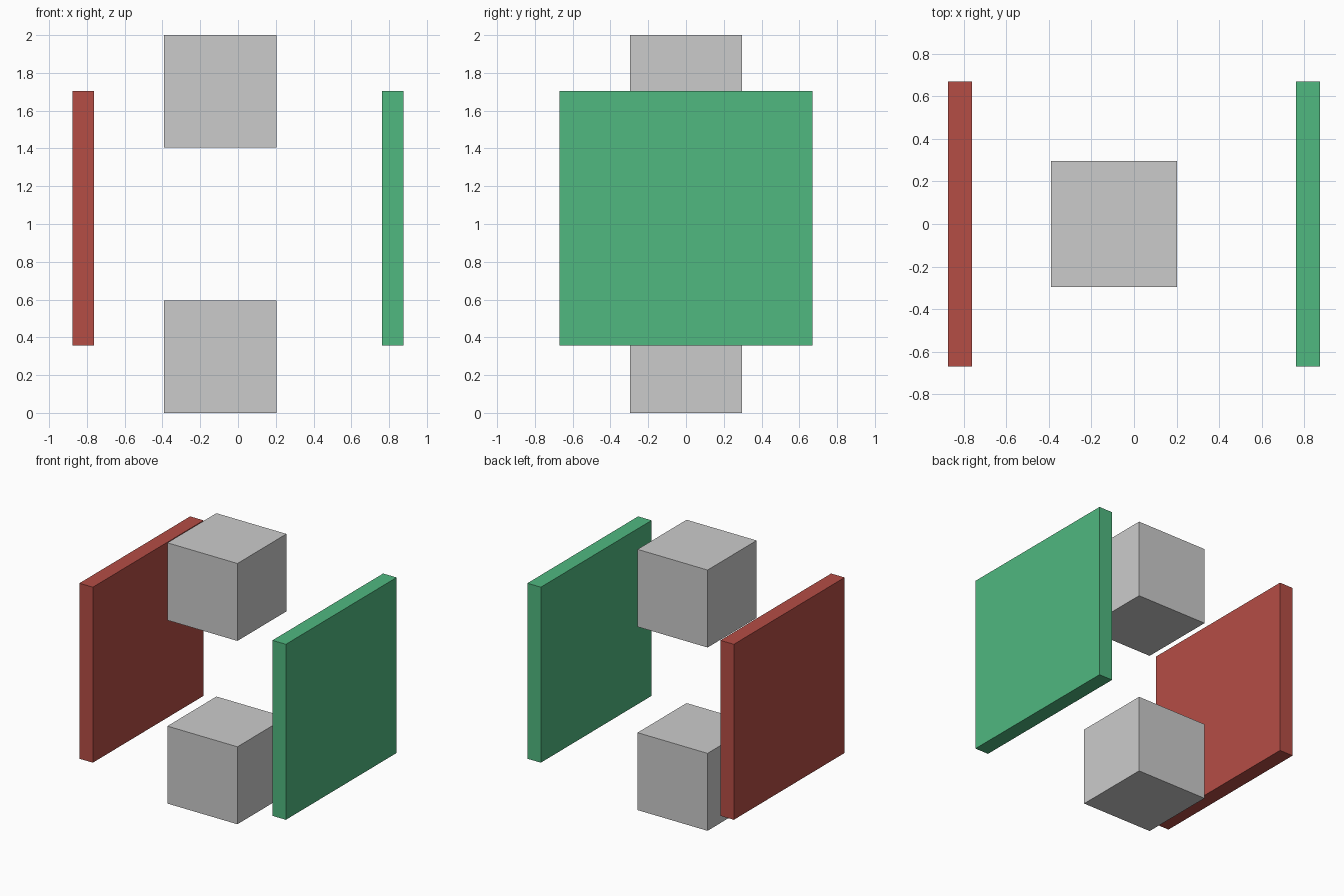
import bpy

if "Cube" in bpy.data.objects:
    bpy.data.objects.remove(bpy.data.objects["Cube"])


def box(name, centre, size, color=None):
    bpy.ops.mesh.primitive_cube_add(size=1, location=centre)
    ob = bpy.context.object
    ob.name = name
    ob.scale = size
    bpy.ops.object.transform_apply(location=False, rotation=False, scale=True)
    if color:
        mat = bpy.data.materials.new(name + "_color")
        mat.diffuse_color = color
        mat.use_nodes = True
        mat.node_tree.nodes["Principled BSDF"].inputs["Base Color"].default_value = mat.diffuse_color
        ob.data.materials.append(mat)
    return ob


# Two grey cubes, one on the ground and one floating above it
CUBE = 0.594
for name, z in (("lower_cube", CUBE / 2), ("upper_cube", 2 - CUBE / 2)):
    box(name, (-0.094, 0, z), (CUBE, CUBE, CUBE))

# Coloured square panels on the left and right
RED = (0.46, 0.075, 0.06, 1)
GREEN = (0.08, 0.48, 0.216, 1)
for name, side, color in (("left_panel", -1, RED), ("right_panel", 1, GREEN)):
    box(name, (side * 0.819, 0, 1.03), (0.114, 1.342, 1.346), color)
